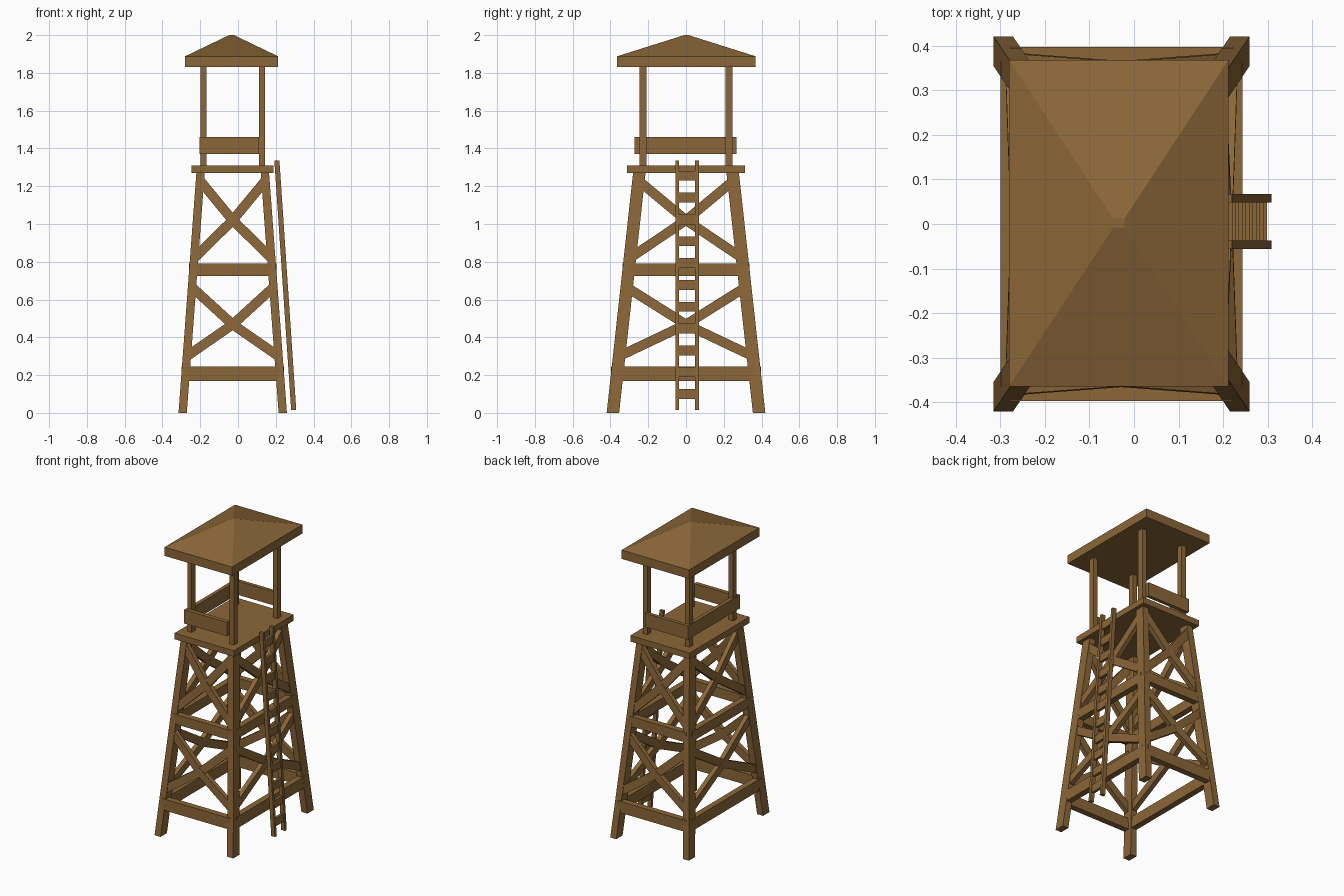
import bpy
import bmesh
from mathutils import Vector, Matrix

cube = bpy.data.objects.get("Cube")
if cube:
    bpy.data.objects.remove(cube, do_unlink=True)

wood = bpy.data.materials.new("brown wood")
wood.use_nodes = True
colour = (0.26, 0.135, 0.04, 1)
wood.diffuse_color = colour
wood.node_tree.nodes["Principled BSDF"].inputs["Base Color"].default_value = colour

CX = -0.028          # tower axis in x
LEG = (0.044, 0.066)  # leg section
DECK = 1.27          # underside of the platform


def finish(name, bm):
    bmesh.ops.recalc_face_normals(bm, faces=bm.faces)
    mesh = bpy.data.meshes.new(name)
    bm.to_mesh(mesh)
    bm.free()
    mesh.materials.append(wood)
    obj = bpy.data.objects.new(name, mesh)
    bpy.context.collection.objects.link(obj)
    return obj


def loft(name, sections):
    """Stack of level rectangles: (centre, x size, y size)."""
    bm = bmesh.new()
    rings = []
    for c, sx, sy in sections:
        rings.append([bm.verts.new((c[0] + i * sx / 2, c[1] + j * sy / 2, c[2]))
                      for i, j in ((-1, -1), (1, -1), (1, 1), (-1, 1))])
    for a, b in zip(rings, rings[1:]):
        for k in range(4):
            n = (k + 1) % 4
            bm.faces.new((a[k], a[n], b[n], b[k]))
    bm.faces.new(rings[0])
    bm.faces.new(rings[-1])
    return finish(name, bm)


def box(name, x0, x1, y0, y1, z0, z1):
    x, y = (x0 + x1) / 2, (y0 + y1) / 2
    return loft(name, [((x, y, z), x1 - x0, y1 - y0) for z in (z0, z1)])


def beam(name, a, b, normal, width, depth):
    """Box from a to b, its broad side facing along normal."""
    a, b = Vector(a), Vector(b)
    along = (b - a).normalized()
    side = Vector(normal).cross(along).normalized()
    out = along.cross(side)
    frame = Matrix((along, side, out)).transposed().to_4x4()
    frame.translation = (a + b) / 2
    bm = bmesh.new()
    size = Matrix.Diagonal(((b - a).length, width, depth, 1))
    bmesh.ops.create_cube(bm, size=1, matrix=frame @ size)
    return finish(name, bm)


def leg_centre(i, j, z):
    return Vector((CX + i * (0.265 - 0.0744 * z), j * (0.387 - 0.11 * z), z))


# Four leaning legs and the roof posts
for i, side in ((-1, "right"), (1, "left")):
    for j, end in ((-1, "front"), (1, "back")):
        loft(f"{end}_{side}_leg", [(leg_centre(i, j, z), *LEG) for z in (0, DECK)])
        px = CX + i * 0.154
        box(f"{end}_{side}_post", px - 0.016, px + 0.016,
            j * 0.227 - 0.019, j * 0.227 + 0.019, DECK + 0.03, 1.84)

# Level rails and crossed braces on each face of the tower
faces = {"front": ((-1, -1), (1, -1)), "back": ((1, 1), (-1, 1)),
         "left": ((1, -1), (1, 1)), "right": ((-1, 1), (-1, -1))}
for face, (p, q) in faces.items():
    normal = Vector(((p[0] + q[0]) / 2, (p[1] + q[1]) / 2, 0))
    half = LEG[0] / 2 if normal.x else LEG[1] / 2

    def on_face(corner, z, depth, inset):
        return leg_centre(*corner, z) + normal * (half - depth / 2 - inset)

    for label, z, height in (("lower", 0.207, 0.075), ("middle", 0.758, 0.065)):
        beam(f"{face}_{label}_rail", on_face(p, z, 0.04, 0),
             on_face(q, z, 0.04, 0), normal, height, 0.04)
    for label, low, mid, top in (("lower", 0.30, 0.468, 0.665), ("upper", 0.82, 1.02, 1.23)):
        centre = (on_face(p, mid, 0.03, 0.004) + on_face(q, mid, 0.03, 0.004)) / 2
        for n, (corner, z) in enumerate(((p, low), (q, low), (p, top), (q, top))):
            end = on_face(corner, z, 0.03, 0.004)
            past = centre + (centre - end).normalized() * 0.015
            beam(f"{face}_{label}_brace_{n + 1}", end, past, normal, 0.051, 0.03)

# Platform and guard boards, open on the ladder side
box("platform", -0.245, 0.188, -0.312, 0.312, DECK, 1.31)
box("front_guard_board", -0.203, 0.111, -0.272, -0.244, 1.37, 1.46)
box("back_guard_board", -0.203, 0.111, 0.244, 0.268, 1.37, 1.46)
box("right_guard_board", -0.203, -0.178, -0.25, 0.25, 1.37, 1.46)

# Hipped roof with a straight eave
roof_x = -0.034
loft("roof", [((roof_x, 0.002, 1.83), 0.492, 0.732),
              ((roof_x, 0.002, 1.888), 0.492, 0.732),
              ((roof_x, 0.002, 2.0), 0.026, 0.022)])


# Leaning ladder
def ladder_x(z):
    return 0.296 - 0.0675 * z


for label, y in (("front", -0.046), ("back", 0.058)):
    loft(f"{label}_ladder_rail",
         [((ladder_x(z), y, z), 0.027, 0.019) for z in (0.015, 1.335)])
for k in range(11):
    z = 0.1 + 0.1155 * k
    x = ladder_x(z)
    box(f"ladder_rung_{k + 1}", x - 0.009, x + 0.009, -0.046, 0.058, z - 0.026, z + 0.026)
